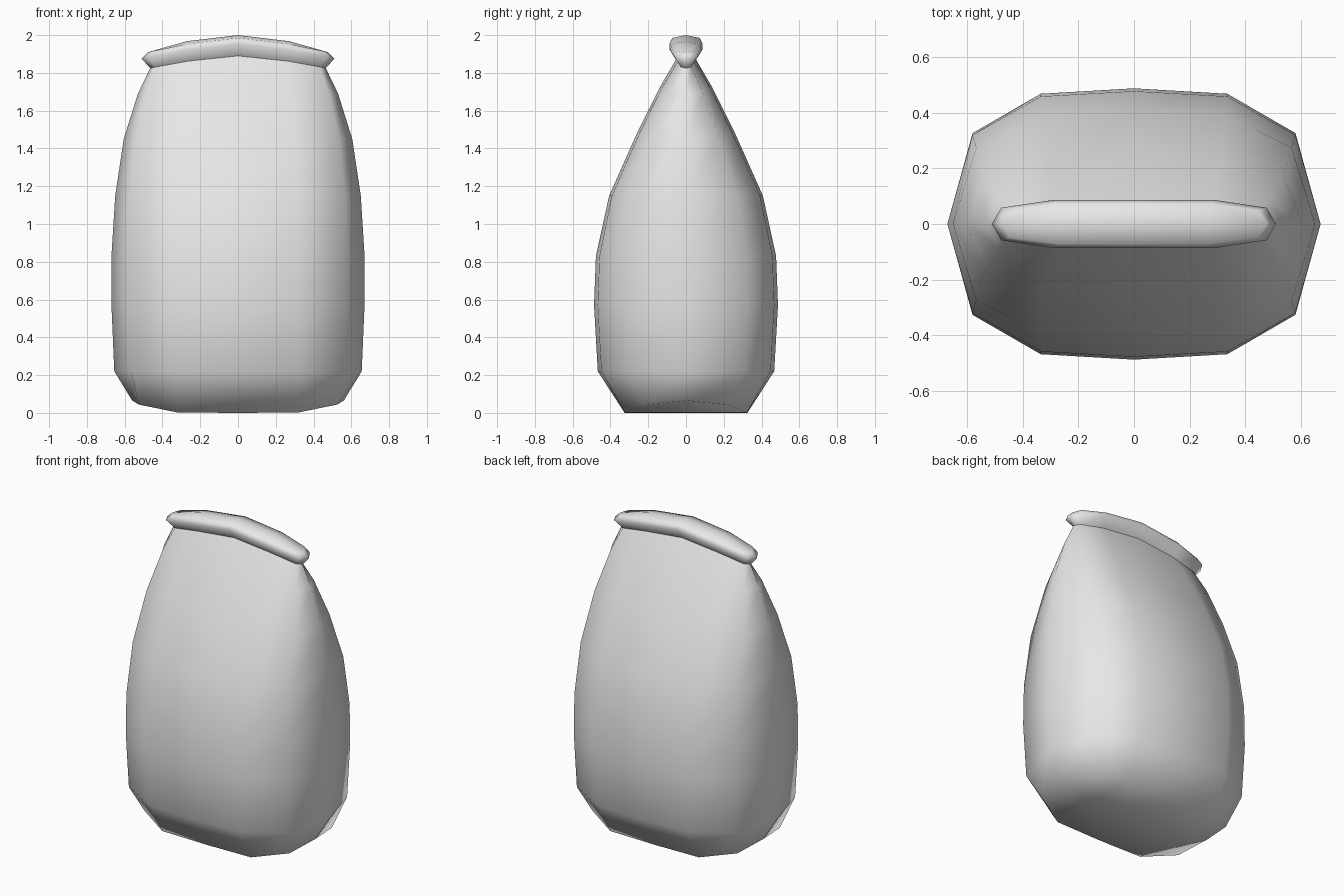
import bpy
import bmesh

cube = bpy.data.objects.get("Cube")
if cube:
    bpy.data.objects.remove(cube, do_unlink=True)

fabric = bpy.data.materials.new("plain grey fabric")
fabric.use_nodes = True
GREY = (0.8, 0.8, 0.8, 1.0)
fabric.diffuse_color = GREY
fabric.node_tree.nodes["Principled BSDF"].inputs["Base Color"].default_value = GREY


def ring(bm, z, width, depth, squeeze=0.0, arch=0.0, power=1.5):
    """Twelve-sided loop; squeeze pushes points to the ends, arch drops the ends."""
    mid, corner = 0.5 + 0.07 * squeeze, 0.865 + 0.07 * squeeze
    quarter = [(1, 0), (corner, 0.67), (mid, 0.96 + 0.03 * squeeze), (0, 1)]
    loop = quarter + [(-x, y) for x, y in quarter[2::-1]]
    loop += [(x, -y) for x, y in loop[5:0:-1]]
    return [bm.verts.new((x * width, y * depth, z - arch * abs(x) ** power))
            for x, y in loop]


def bridge(bm, low, high):
    for i in range(len(low)):
        j = (i + 1) % len(low)
        bm.faces.new((low[i], low[j], high[j], high[i]))


def cap(bm, loop, height):
    """Close a loop with quads meeting along a central ridge."""
    right, centre, left = [
        bm.verts.new((loop[i].co.x, 0, loop[i].co.z + height)) for i in (2, 3, 4)]
    v = loop
    for quad in ((v[0], v[1], v[2], right), (v[2], v[3], centre, right),
                 (v[3], v[4], left, centre), (v[4], v[5], v[6], left),
                 (v[6], v[7], v[8], left), (v[8], v[9], centre, left),
                 (v[9], v[10], right, centre), (v[10], v[11], v[0], right)):
        bm.faces.new(quad)


def finish(bm, name):
    bmesh.ops.recalc_face_normals(bm, faces=bm.faces)
    for face in bm.faces:
        face.smooth = True
    mesh = bpy.data.meshes.new(name)
    bm.to_mesh(mesh)
    bm.free()
    mesh.materials.append(fabric)
    obj = bpy.data.objects.new(name, mesh)
    bpy.context.collection.objects.link(obj)
    return obj


# Filled sack: flat base with lifted ends, full belly, pinched neck
bm = bmesh.new()
loops = [ring(bm, 0, 0.56, 0.325, 1.0, -0.065, 6)]
for z, width, depth, squeeze, arch in (
        (0.22, 0.655, 0.467, 0, 0),
        (0.57, 0.67, 0.487, 0, 0),
        (0.83, 0.67, 0.477, 0, 0),
        (1.15, 0.65, 0.407, 0.1, 0),
        (1.48, 0.605, 0.26, 0.3, 0.03),
        (1.73, 0.53, 0.135, 0.6, 0.04),
        (1.89, 0.465, 0.042, 1, 0.065)):
    loops.append(ring(bm, z, width, depth, squeeze, arch))
for low, high in zip(loops, loops[1:]):
    bridge(bm, low, high)
cap(bm, loops[0], 0)
finish(bm, "sack_body")

# Rolled lip along the closed mouth
bm = bmesh.new()
loops = [ring(bm, z, width, depth, 1, arch) for z, width, depth, arch in (
    (1.89, 0.465, 0.042, 0.065),
    (1.955, 0.51, 0.087, 0.08),
    (1.985, 0.475, 0.073, 0.075))]
for low, high in zip(loops, loops[1:]):
    bridge(bm, low, high)
cap(bm, loops[-1], 0.015)
# Lower opening stays hidden by the sack neck
finish(bm, "rolled_lip")
